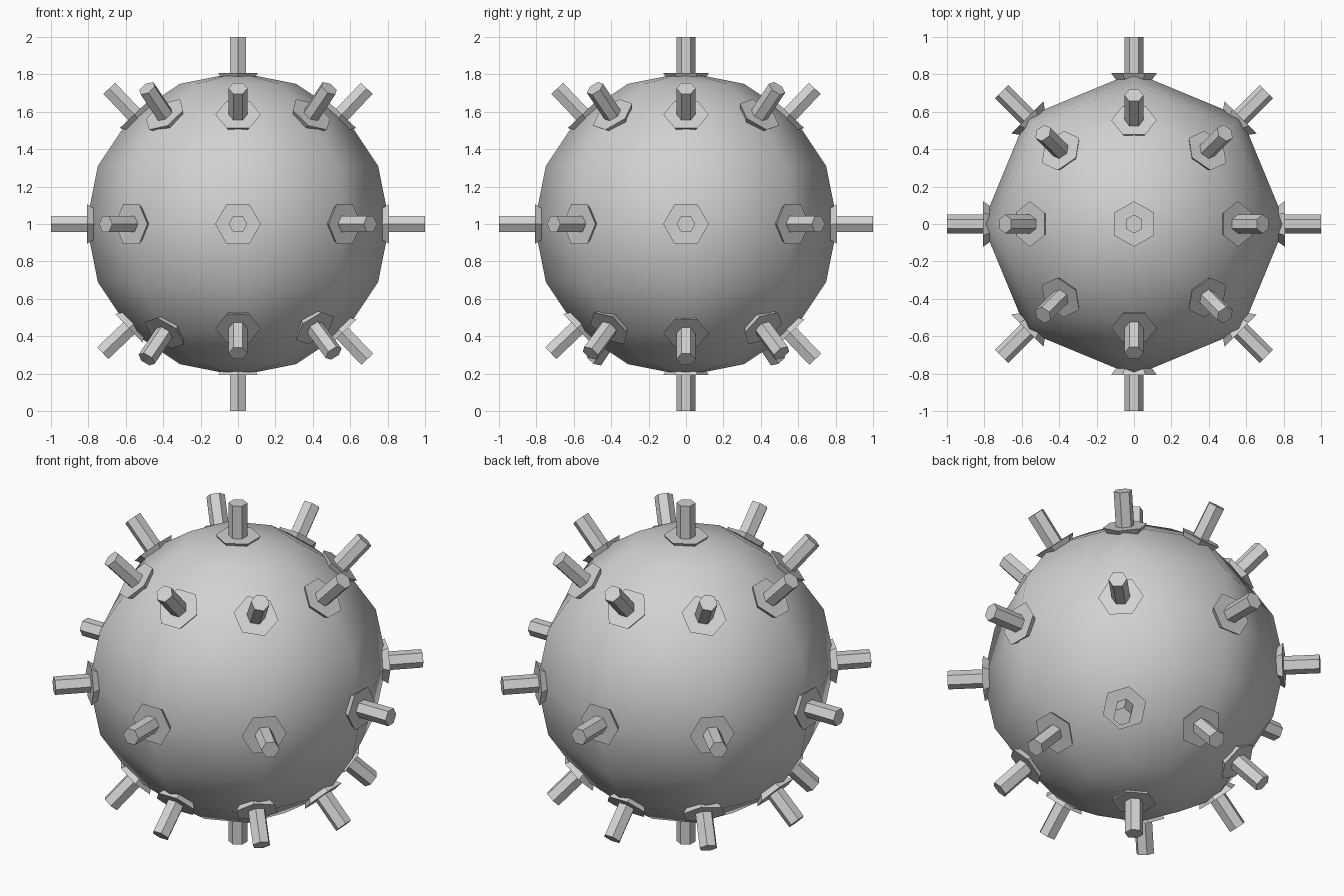
import bpy, bmesh, math
from mathutils import Matrix, Vector

if "Cube" in bpy.data.objects:
    bpy.data.objects.remove(bpy.data.objects["Cube"], do_unlink=True)

CENTRE = Vector((0, 0, 1))
BALL_RADIUS = 0.811
PLATE_TOP = 0.807
PLATE_DEPTH = 0.06

grey = bpy.data.materials.new("light_grey")
grey.use_nodes = True
colour = (0.64, 0.64, 0.64, 1)
grey.diffuse_color = colour
grey.node_tree.nodes["Principled BSDF"].inputs["Base Color"].default_value = colour


def finish(name, bm, smooth=False):
    mesh = bpy.data.meshes.new(name)
    bm.to_mesh(mesh)
    bm.free()
    for face in mesh.polygons:
        face.use_smooth = smooth
    mesh.materials.append(grey)
    obj = bpy.data.objects.new(name, mesh)
    bpy.context.collection.objects.link(obj)
    return obj


def frame(azimuth, latitude, twist=0):
    """Local z points outward, local x runs along the circle of latitude."""
    a, l = math.radians(azimuth), math.radians(latitude)
    out = Vector((math.cos(l) * math.cos(a), math.cos(l) * math.sin(a), math.sin(l)))
    along = Vector((-math.sin(a), math.cos(a), 0))
    basis = Matrix((along, out.cross(along), out)).transposed().to_4x4()
    return Matrix.Translation(CENTRE) @ basis @ Matrix.Rotation(math.radians(twist), 4, "Z")


def hexagonal(name, matrix, low, high, radius_low, radius_high):
    bm = bmesh.new()
    bmesh.ops.create_cone(bm, cap_ends=True, segments=6, radius1=radius_low,
                          radius2=radius_high, depth=high - low)
    # Put a corner of the hexagon on the local x axis
    corner = max(bm.verts, key=lambda v: v.co.x).co
    turn = Matrix.Rotation(-math.atan2(corner.y, corner.x), 4, "Z")
    lift = Matrix.Translation((0, 0, (low + high) / 2))
    bm.transform(matrix @ lift @ turn)
    return finish(name, bm)


def horn(label, azimuth, latitude, twist=0):
    matrix = frame(azimuth, latitude, twist)
    hexagonal(label + "_plate", matrix, PLATE_TOP - PLATE_DEPTH, PLATE_TOP, 0.08, 0.122)
    hexagonal(label + "_pin", matrix, 0.7, 1.0, 0.05, 0.05)


# Round body
bm = bmesh.new()
bmesh.ops.create_uvsphere(bm, u_segments=8, v_segments=8, radius=BALL_RADIUS)
bm.transform(Matrix.Translation(CENTRE))
finish("body", bm, smooth=True)

# Horns at the poles
horn("top_horn", 0, 90)
horn("bottom_horn", 0, -90)

# Three rings of eight horns
LEANING = (0, 90, 135, 225)
for i in range(8):
    azimuth = 45 * i
    twist = 15 * round(math.sin(math.radians(2 * azimuth)))
    horn(f"middle_horn_{i + 1}", azimuth, 0)
    horn(f"upper_horn_{i + 1}", azimuth, 46.5, twist)
    horn(f"lower_horn_{i + 1}", azimuth, -46.3 if azimuth in LEANING else -43.7, twist)
